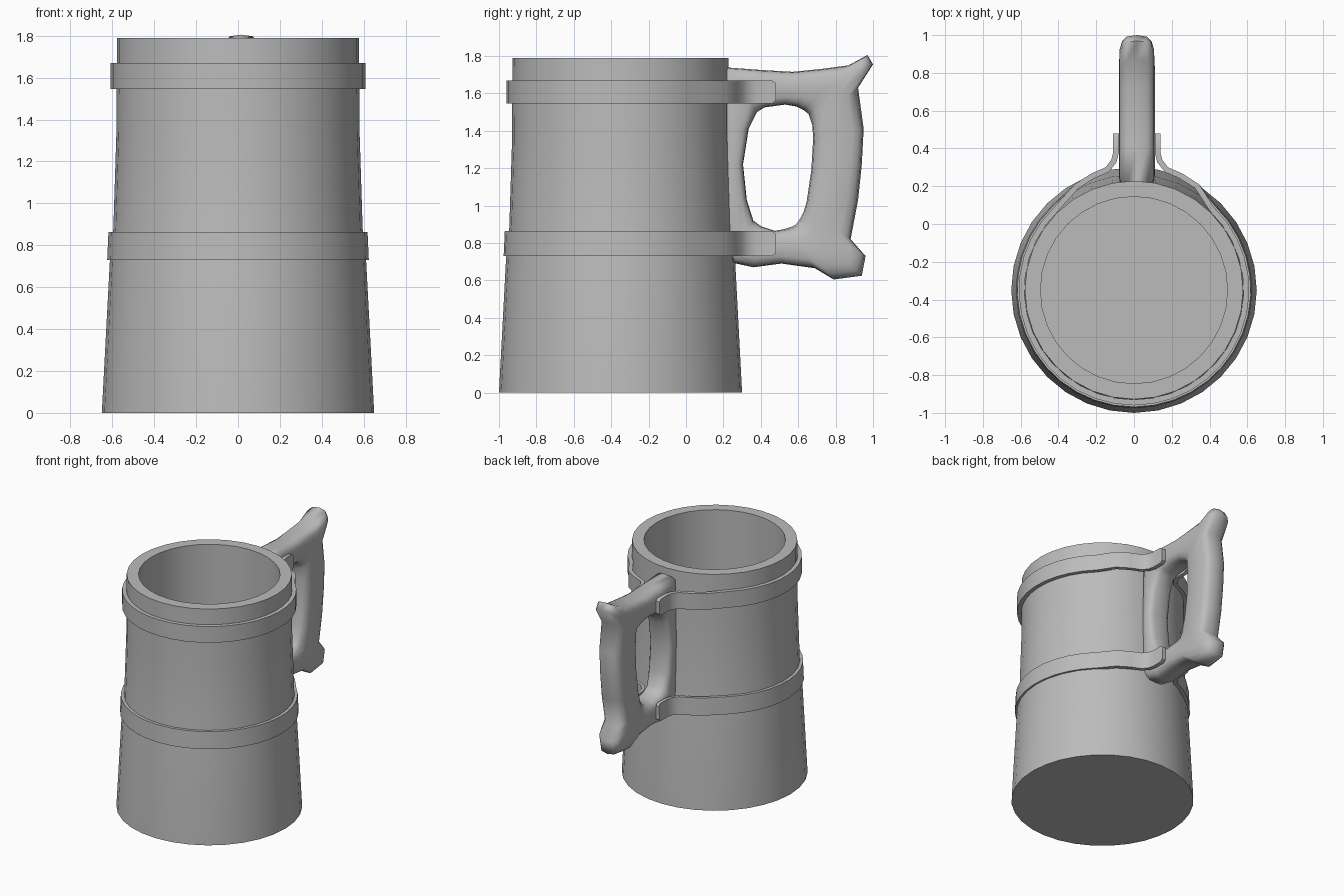
import bpy
import bmesh
from math import sin, cos, radians, pi
from mathutils import Vector

cube = bpy.data.objects.get("Cube")
if cube:
    bpy.data.objects.remove(cube, do_unlink=True)

CENTRE_Y = -0.35   # axis of the mug body
GRIP_X = 0.015     # middle plane of the handle

grey = bpy.data.materials.new("plain grey")
grey.use_nodes = True
grey.diffuse_color = (0.5, 0.5, 0.5, 1)
grey.node_tree.nodes["Principled BSDF"].inputs["Base Color"].default_value = grey.diffuse_color


def finish(name, bm, angle):
    """Turn a bmesh into a smooth shaded object."""
    bmesh.ops.recalc_face_normals(bm, faces=bm.faces)
    mesh = bpy.data.meshes.new(name)
    bm.to_mesh(mesh)
    bm.free()
    mesh.materials.append(grey)
    obj = bpy.data.objects.new(name, mesh)
    bpy.context.collection.objects.link(obj)
    bpy.ops.object.select_all(action="DESELECT")
    obj.select_set(True)
    bpy.context.view_layer.objects.active = obj
    bpy.ops.object.shade_smooth_by_angle(angle=radians(angle))
    return obj


def loft(bm, rings, closed):
    """Skin a row of closed sections; cap the ends unless the row is closed."""
    loops = [[bm.verts.new(p) for p in ring] for ring in rings]
    pairs = list(zip(loops, loops[1:]))
    if closed:
        pairs.append((loops[-1], loops[0]))
    else:
        bm.faces.new(loops[0])
        bm.faces.new(loops[-1])
    for a, b in pairs:
        for i in range(len(a)):
            j = (i + 1) % len(a)
            bm.faces.new((a[i], a[j], b[j], b[i]))


# Hollow body: outer wall, rim, inner wall and floor
SIDES = 32
profile = [(0.65, 0), (0.612, 0.72), (0.595, 0.88), (0.58, 1.35),
           (0.578, 1.79), (0.495, 1.79), (0.495, 0.12)]
bm = bmesh.new()
loft(bm, [[(r * cos(2 * pi * i / SIDES), CENTRE_Y + r * sin(2 * pi * i / SIDES), z)
           for i in range(SIDES)] for r, z in profile], False)
finish("mug_body", bm, 30)


# Straps that wrap the body and clamp the handle with two flaps
def strap(name, radius, low, high, taper):
    flap = [(0.125, 0.48), (0.125, 0.46), (0.125, 0.38), (0.135, 0.34),
            (0.165, 0.30), (0.24, 0.268), (0.33, 0.21)]
    arc = [radians(46 - 272 * i / 28) for i in range(29)]
    path = [Vector((x + GRIP_X, y)) for x, y in flap]
    path += [Vector((radius * cos(a), CENTRE_Y + radius * sin(a))) for a in arc]
    path += [Vector((GRIP_X - x, y)) for x, y in reversed(flap)]
    last = len(path) - 1
    rings = []
    for i, p in enumerate(path):
        t = (path[min(i + 1, last)] - path[max(i - 1, 0)]).normalized()
        n = Vector((-t.y, t.x))
        trim = 0.015 if i in (0, last) else 0
        inner, upper = p - n * 0.03, p - n * taper
        rings.append([(*p, low + trim), (*upper, high - trim),
                      (*inner, high - trim), (*inner, low + trim)])
    bm = bmesh.new()
    loft(bm, rings, False)
    return finish(name, bm, 50)


strap("upper_strap", 0.61, 1.545, 1.67, 0)
strap("lower_strap", 0.625, 0.73, 0.863, 0.006)

# Handle: pairs of outer and hole outline points (y, z), joined by rounded sections
outline = [
    ((0.20, 1.74), (0.38, 1.50)), ((0.40, 1.725), (0.42, 1.525)),
    ((0.57, 1.715), (0.53, 1.54)), ((0.72, 1.73), (0.59, 1.53)),
    ((0.87, 1.75), (0.63, 1.51)), ((0.97, 1.805), (0.655, 1.49)),
    ((1.0, 1.755), (0.665, 1.46)), ((0.92, 1.63), (0.675, 1.43)),
    ((0.95, 1.41), (0.68, 1.36)), ((0.94, 1.22), (0.67, 1.19)),
    ((0.92, 1.03), (0.645, 1.02)), ((0.88, 0.82), (0.63, 0.97)),
    ((0.96, 0.73), (0.61, 0.93)), ((0.94, 0.625), (0.59, 0.90)),
    ((0.79, 0.605), (0.56, 0.885)), ((0.69, 0.665), (0.53, 0.875)),
    ((0.51, 0.69), (0.475, 0.865)), ((0.36, 0.67), (0.40, 0.89)),
    ((0.20, 0.705), (0.36, 0.92)), ((0.20, 1.03), (0.325, 1.03)),
    ((0.20, 1.22), (0.305, 1.22)), ((0.20, 1.41), (0.335, 1.41)),
]


def rounded(value, power=0.6):
    return abs(value) ** power * (1 if value > 0 else -1)


STEPS = 16
rings = []
for outer, hole in outline:
    outer, hole = Vector(outer), Vector(hole)
    middle, reach = (outer + hole) / 2, (outer - hole) / 2
    ring = []
    for k in range(STEPS):
        a = 2 * pi * k / STEPS
        p = middle + reach * rounded(cos(a))
        ring.append((GRIP_X + 0.095 * rounded(sin(a)), p.x, p.y))
    rings.append(ring)
bm = bmesh.new()
loft(bm, rings, True)
finish("handle", bm, 80)
